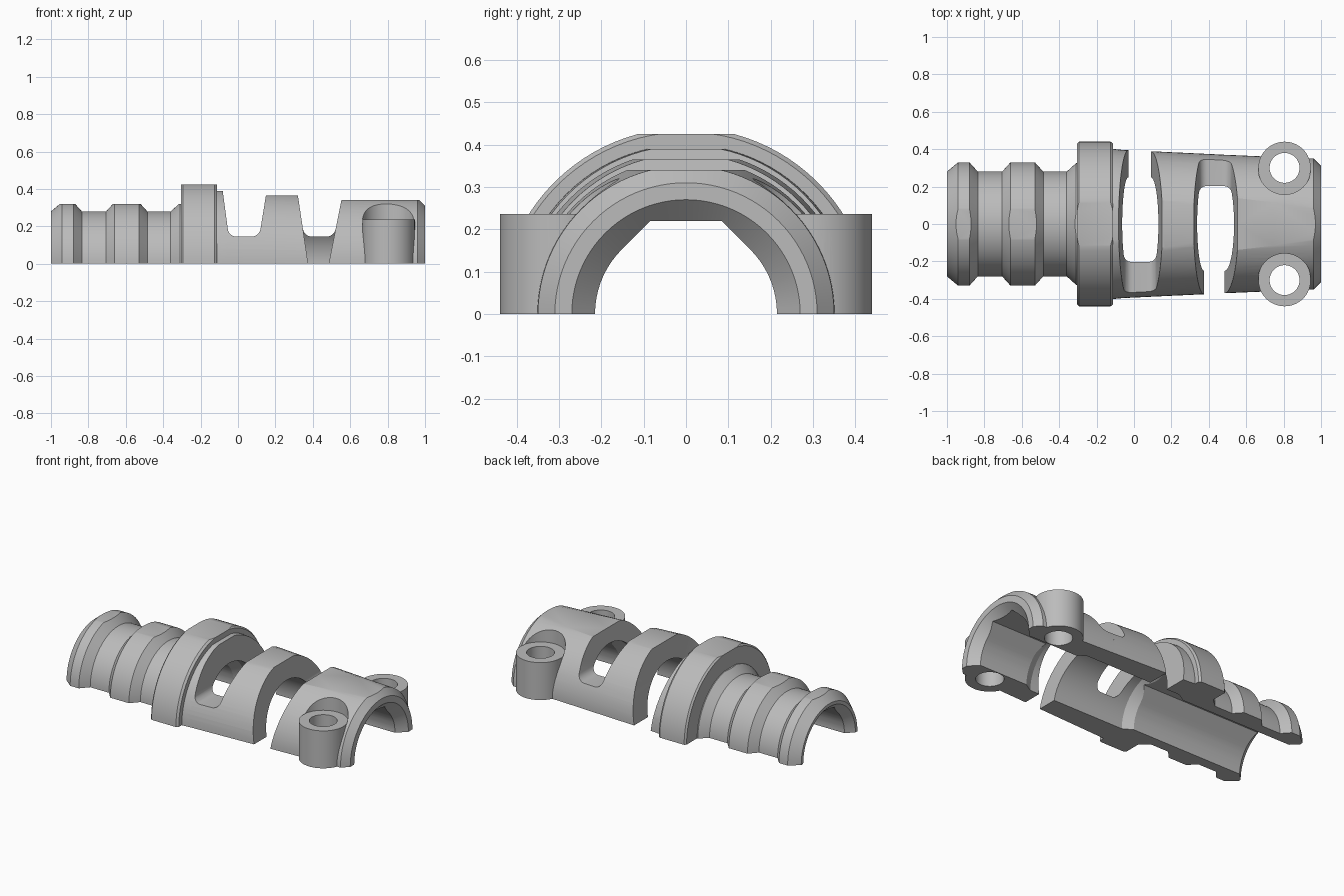
import bpy, bmesh, math
from mathutils import Vector, Matrix

cube = bpy.data.objects.get("Cube")
if cube:
    bpy.data.objects.remove(cube, do_unlink=True)

grey = bpy.data.materials.new("plain grey")
grey.use_nodes = True
colour = (0.5, 0.5, 0.5, 1)
grey.diffuse_color = colour
grey.node_tree.nodes["Principled BSDF"].inputs["Base Color"].default_value = colour


def finish(bm, name):
    bmesh.ops.recalc_face_normals(bm, faces=bm.faces)
    mesh = bpy.data.meshes.new(name)
    bm.to_mesh(mesh)
    bm.free()
    mesh.materials.append(grey)
    ob = bpy.data.objects.new(name, mesh)
    bpy.context.collection.objects.link(ob)
    return ob


def turned(name, profile, flat=None, segments=96):
    """Solid of revolution about x, optionally planed flat on top."""
    bm = bmesh.new()
    rings = [[bm.verts.new((x, r * math.sin(a), r * math.cos(a)))
              for a in (math.tau * i / segments for i in range(segments))]
             for x, r in profile]
    for a, b in zip(rings, rings[1:]):
        for i in range(segments):
            j = (i + 1) % segments
            bm.faces.new((a[i], a[j], b[j], b[i]))
    bm.faces.new(rings[0])
    bm.faces.new(rings[-1])
    if flat:
        bmesh.ops.bisect_plane(bm, geom=bm.verts[:] + bm.edges[:] + bm.faces[:],
                               plane_co=(0, 0, flat), plane_no=(0, 0, 1), clear_outer=True)
        bmesh.ops.holes_fill(bm, edges=[e for e in bm.edges if e.is_boundary], sides=0)
    return finish(bm, name)


def prism(name, outline, axis, start, end, rounded=0.0, below=0.0):
    """Extrude a 2D outline along x or y; may round the lowest long edges."""
    def put(p, t):
        return (t, p[0], p[1]) if axis == "x" else (p[0], t, p[1])
    bm = bmesh.new()
    face = bm.faces.new([bm.verts.new(put(p, start)) for p in outline])
    res = bmesh.ops.extrude_face_region(bm, geom=[face])
    step = Vector(put((0, 0), end - start))
    bmesh.ops.translate(bm, vec=step, verts=[v for v in res["geom"] if isinstance(v, bmesh.types.BMVert)])
    if rounded:
        low = [e for e in bm.edges if all(v.co.z < below for v in e.verts)
               and abs(e.verts[0].co.y - e.verts[1].co.y) > 0.1]
        bmesh.ops.bevel(bm, geom=low, offset=rounded, segments=6, profile=0.5, affect="EDGES")
    return finish(bm, name)


def post(name, x, y, radius, bottom, top):
    bm = bmesh.new()
    bmesh.ops.create_cone(bm, cap_ends=True, segments=64, radius1=radius, radius2=radius,
                          depth=top - bottom,
                          matrix=Matrix.Translation((x, y, (top + bottom) / 2)))
    return finish(bm, name)


def combine(base, other, operation):
    mod = base.modifiers.new("combine", "BOOLEAN")
    mod.operation = operation
    mod.solver = "EXACT"
    mod.object = other
    bpy.context.view_layer.objects.active = base
    bpy.ops.object.modifier_apply(modifier=mod.name)
    bpy.data.objects.remove(other, do_unlink=True)


# Tapered housing, planed at two heights
shell = turned("half_shell", [(-0.2, 0.40), (-0.1, 0.398), (0.45, 0.372)], 0.365)
combine(shell, turned("rear_shoulder", [(-0.2, 0.403), (-0.1, 0.40), (-0.03, 0.393)], 0.39), "UNION")
combine(shell, turned("front_housing", [(0.44, 0.372), (0.96, 0.35), (1, 0.31)], 0.34), "UNION")

# Collar and ribbed barrel
collar = [(-0.305, 0.43), (-0.295, 0.44), (-0.125, 0.44), (-0.112, 0.43)]
combine(shell, turned("collar", collar, 0.425), "UNION")
barrel = [(-1, 0.28), (-0.94, 0.33), (-0.88, 0.33), (-0.835, 0.28), (-0.705, 0.28),
          (-0.66, 0.33), (-0.53, 0.33), (-0.485, 0.28), (-0.36, 0.28), (-0.31, 0.325), (-0.25, 0.325)]
combine(shell, turned("ribbed_barrel", barrel, 0.32), "UNION")

# Screw bosses with clearance above them
for side in (-1, 1):
    y = 0.3 * side
    combine(shell, post("boss_clearance", 0.805, y, 0.142, 0.235, 0.6), "DIFFERENCE")
    combine(shell, post("screw_boss", 0.805, y, 0.14, -0.1, 0.236), "UNION")

# Bore with sloped shoulders and a flat roof
r = 0.215
arc = [math.radians(a) for a in range(-225, 46, 5)]
bore = [(r * math.cos(a), r * math.sin(a)) for a in arc]
half_roof = r * math.sqrt(2) - 0.22
bore += [(half_roof, 0.22), (-half_roof, 0.22)]
combine(shell, prism("bore", bore, "x", -1.2, 1.2), "DIFFERENCE")

# Wider central chamber and flared mouths
cuts = {"chamber": [(-0.22, 0.19), (-0.12, 0.25), (0.55, 0.25), (0.65, 0.19)],
        "front_flare": [(0.93, 0.2), (1, 0.27), (1.05, 0.32)],
        "rear_flare": [(-1.04, 0.3), (-1, 0.26), (-0.94, 0.2)]}
for name, profile in cuts.items():
    combine(shell, turned(name, profile), "DIFFERENCE")

# Slots: each is open on one side and stops at a low bridge on the other
for low_left, low_right, left, right, side in ((-0.03, 0.09, -0.083, 0.155, 1),
                                               (0.375, 0.485, 0.315, 0.565, -1)):
    top, bridge = 0.4, 0.145
    t = bridge / top
    a = low_left + (left - low_left) * t
    b = low_right + (right - low_right) * t
    combine(shell, prism("window", [(a, bridge), (b, bridge), (right, top), (left, top)],
                         "y", -0.6, 0.6, 0.04, 0.2), "DIFFERENCE")
    combine(shell, prism("side_gap", [(low_left, 0), (low_right, 0), (right, top), (left, top)]
                         + [], "y", 0, 0.6 * side), "DIFFERENCE")

# Screw holes
for side in (-1, 1):
    combine(shell, post("screw_hole", 0.805, 0.3 * side, 0.08, -0.3, 0.5), "DIFFERENCE")

# Split along the joint plane
combine(shell, prism("lower_half", [(-1, -1), (1, -1), (1, 0), (-1, 0)], "x", -2, 2), "DIFFERENCE")

bpy.ops.object.select_all(action="DESELECT")
shell.select_set(True)
bpy.context.view_layer.objects.active = shell
bpy.ops.object.shade_smooth_by_angle(angle=math.radians(20))
